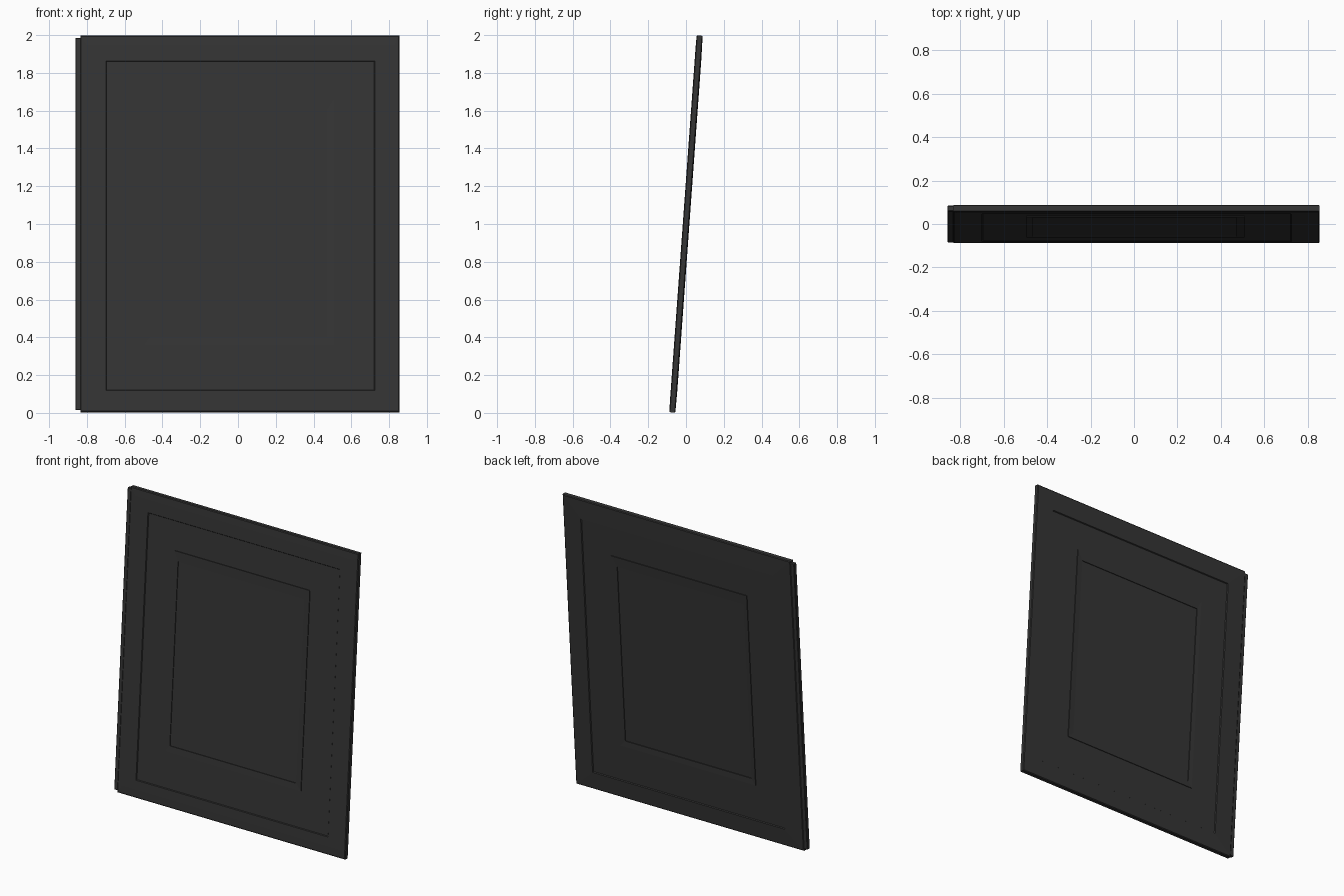
import bpy, bmesh, math
from mathutils import Matrix

if "Cube" in bpy.data.objects:
    bpy.data.objects.remove(bpy.data.objects["Cube"])

TILT = Matrix.Translation((0, 0, 1)) @ Matrix.Rotation(math.radians(-4.15), 4, 'X')


def finish(bm, name):
    bmesh.ops.recalc_face_normals(bm, faces=bm.faces)
    bm.transform(TILT)
    me = bpy.data.meshes.new(name)
    bm.to_mesh(me)
    bm.free()
    ob = bpy.data.objects.new(name, me)
    bpy.context.collection.objects.link(ob)
    mat = bpy.data.materials.get("charcoal") or bpy.data.materials.new("charcoal")
    mat.diffuse_color = (0.035, 0.035, 0.035, 1)
    mat.use_nodes = True
    mat.node_tree.nodes["Principled BSDF"].inputs["Base Color"].default_value = mat.diffuse_color
    me.materials.append(mat)


def ring_solid(name, rings):
    """Bridge rectangles (x0, x1, z0, z1, y) from front centre to back centre."""
    bm = bmesh.new()
    loops = []
    for x0, x1, z0, z1, y in rings:
        loops.append([bm.verts.new((x, y, z - 1))
                      for x, z in ((x0, z0), (x1, z0), (x1, z1), (x0, z1))])
    for a, b in zip(loops, loops[1:]):
        for i in range(4):
            j = (i + 1) % 4
            bm.faces.new((a[i], a[j], b[j], b[i]))
    bm.faces.new(loops[0])
    bm.faces.new(loops[-1])
    finish(bm, name)


# Nested outlines of the moulded door
inner = (-0.465, 0.47, 0.40, 1.605)
bead = (-0.495, 0.51, 0.36, 1.67)
field = (-0.70, 0.725, 0.115, 1.865)
field_in = (-0.696, 0.721, 0.119, 1.861)
rim = (-0.80, 0.83, 0.055, 1.947)
edge = (-0.83, 0.85, 0.005, 1.995)
outer = (-0.835, 0.855, 0.0, 2.0)

# Door leaf: front mouldings, outer edge, back mouldings
ring_solid("door_leaf", [
    inner + (-0.010,), inner + (-0.015,), bead + (-0.017,), bead + (-0.012,),
    field_in + (-0.012,), field + (-0.017,), rim + (-0.017,), edge + (-0.016,),
    outer + (-0.012,), outer + (0.012,), edge + (0.016,),
    field + (0.018,), field_in + (0.012,), bead + (0.012,), bead + (0.017,),
    inner + (0.015,), inner + (0.010,)])

# Narrow strip along the hinge side
bm = bmesh.new()
bmesh.ops.create_cube(bm, size=1)
bm.transform(Matrix.Translation((-0.846, 0, 0)) @ Matrix.Diagonal((0.028, 0.026, 1.975, 1)))
bmesh.ops.bevel(bm, geom=bm.edges[:], offset=0.003, segments=1, affect='EDGES')
finish(bm, "hinge_strip")
